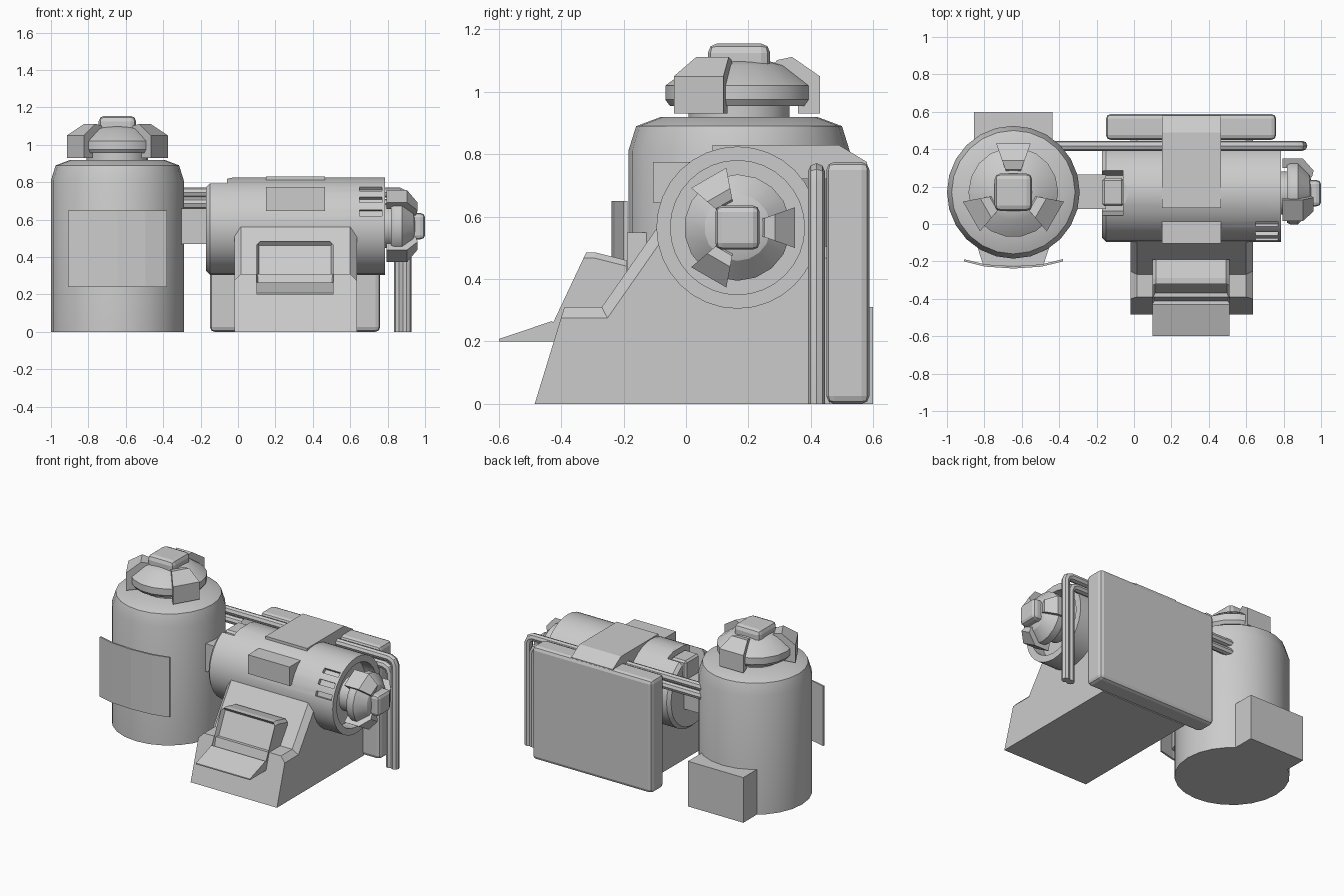
import bpy, bmesh
from math import sin, cos, pi, radians
from mathutils import Matrix, Vector

if "Cube" in bpy.data.objects:
    bpy.data.objects.remove(bpy.data.objects["Cube"])


def finish(bm, name, mat=None, smooth=False):
    bmesh.ops.recalc_face_normals(bm, faces=bm.faces)
    if mat is not None:
        bm.transform(mat)
    me = bpy.data.meshes.new(name)
    bm.to_mesh(me)
    bm.free()
    ob = bpy.data.objects.new(name, me)
    bpy.context.collection.objects.link(ob)
    if smooth:
        smooth_shade(ob)
    return ob


def activate(ob):
    bpy.ops.object.select_all(action='DESELECT')
    ob.select_set(True)
    bpy.context.view_layer.objects.active = ob


def smooth_shade(ob):
    activate(ob)
    bpy.ops.object.shade_smooth_by_angle(angle=radians(25))


def lathe(name, prof, n, mat):
    """Closed solid of revolution about local z from (radius, z) points."""
    bm = bmesh.new()
    rings = [[bm.verts.new((r * cos(2 * pi * i / n), r * sin(2 * pi * i / n), z))
              for i in range(n)] for r, z in prof]
    for a, b in zip(rings, rings[1:]):
        for i in range(n):
            j = (i + 1) % n
            bm.faces.new((a[i], a[j], b[j], b[i]))
    bm.faces.new(rings[0])
    bm.faces.new(rings[-1])
    return finish(bm, name, mat, True)


def prism_bm(prof, x0, x1):
    """Extrude a (y, z) profile from x0 to x1."""
    bm = bmesh.new()
    a = [bm.verts.new((x0, y, z)) for y, z in prof]
    b = [bm.verts.new((x1, y, z)) for y, z in prof]
    n = len(prof)
    bm.faces.new(a)
    bm.faces.new(b)
    for i in range(n):
        bm.faces.new((a[i], a[(i + 1) % n], b[(i + 1) % n], b[i]))
    bmesh.ops.recalc_face_normals(bm, faces=bm.faces)
    return bm


def prism(name, prof, x0, x1):
    return finish(prism_bm(prof, x0, x1), name)


def box(name, lo, hi, bevel=0, seg=1, mat=None):
    bm = prism_bm([(lo[1], lo[2]), (hi[1], lo[2]), (hi[1], hi[2]), (lo[1], hi[2])], lo[0], hi[0])
    if bevel:
        bmesh.ops.bevel(bm, geom=bm.edges[:], offset=bevel, segments=seg, affect='EDGES', profile=0.5)
    return finish(bm, name, mat)


def cut(ob, cutters):
    for c in cutters:
        m = ob.modifiers.new('cut', 'BOOLEAN')
        m.object, m.solver = c, 'EXACT'
        activate(ob)
        bpy.ops.object.modifier_apply(modifier=m.name)
        bpy.data.objects.remove(c)


def cap(name, mat):
    """Domed valve cap with a square knob and three wedge clamps."""
    lathe(name + '_dome', [(.165, -.06), (.165, .035), (.225, .035), (.24, .055), (.24, .1),
                           (.15, .165), (.09, .18)], 18, mat)
    box(name + '_knob', (-.1, -.1, .13), (.1, .1, .235), .03, 2, mat)
    prof = [(.1, .15), (.13, .182), (.18, .192), (.275, .13), (.275, .01), (.2, .01), (.2, .08)]
    for k in range(3):
        bm = bmesh.new()
        mid = radians(90 + 120 * k)
        sides = [[bm.verts.new((r * cos(mid + d), r * sin(mid + d), z)) for r, z in prof]
                 for d in (-.34, .34)]
        bm.faces.new(sides[0])
        bm.faces.new(sides[1])
        for i in range(len(prof)):
            j = (i + 1) % len(prof)
            bm.faces.new((sides[0][i], sides[0][j], sides[1][j], sides[1][i]))
        finish(bm, f'{name}_clamp_{k + 1}', mat)


# upright tank
TX, TY = -.645, .17
lathe('tank', [(.355, 0), (.355, .81), (.33, .89), (.25, .92)], 24, Matrix.Translation((TX, TY, 0)))
cap('tank_cap', Matrix.Translation((TX, TY, .92)))
box('tank_rear_box', (-.855, .25, 0), (-.435, .6, .31))

# bent sign plate on the tank front, with its tapered mount
bm = bmesh.new()
pts = [(-.265, -.2), (-.15, -.228), (0, -.238), (.15, -.228), (.265, -.2)]
loop = pts + [(x, y + .012) for x, y in reversed(pts)]
f = bm.faces.new([bm.verts.new((TX + x, y, .24)) for x, y in loop])
up = bmesh.ops.extrude_face_region(bm, geom=[f])['geom']
bmesh.ops.translate(bm, vec=(0, 0, .41), verts=[v for v in up if isinstance(v, bmesh.types.BMVert)])
finish(bm, 'sign_plate')
bm = bmesh.new()
f = bm.faces.new([bm.verts.new((TX + x, y, .3)) for x, y in
                  [(-.2, -.1), (-.16, -.222), (.16, -.222), (.2, -.1)]])
up = bmesh.ops.extrude_face_region(bm, geom=[f])['geom']
bmesh.ops.translate(bm, vec=(0, 0, .25), verts=[v for v in up if isinstance(v, bmesh.types.BMVert)])
finish(bm, 'sign_mount')

# horizontal drum with a hollow right end
CY, CZ = .165, .565
drum = lathe('drum', [(.24, -.17), (.26, -.15), (.26, .785), (.215, .785), (.215, .7)], 32,
             Matrix.Translation((0, CY, CZ)) @ Matrix.Rotation(pi / 2, 4, 'Y'))
cutters = [prism('notch_cutter', [(.07, .6), (.26, .6), (.3, .9), (.03, .9)], -.3, -.06),
           ]
# slanted cut on the top left, and three vent slots on the right rim
bm = bmesh.new()
f = bm.faces.new([bm.verts.new((x, -.2, z)) for x, z in [(-.2, .783), (-.02, .827), (-.02, .95), (-.2, .95)]])
up = bmesh.ops.extrude_face_region(bm, geom=[f])['geom']
bmesh.ops.translate(bm, vec=(0, .8, 0), verts=[v for v in up if isinstance(v, bmesh.types.BMVert)])
cutters.append(finish(bm, 'slant_cutter'))
for a in (16, 33, 50):
    m = Matrix.Translation((0, CY, CZ)) @ Matrix.Rotation(-radians(a), 4, 'X')
    cutters.append(box('slot_cutter', (.65, -.3, -.017), (.77, -.237, .017), mat=m))
cut(drum, cutters)
smooth_shade(drum)
box('drum_latch', (-.17, .095, .62), (-.055, .245, .785), .012)
cap('drum_cap', Matrix.Translation((.785, CY, CZ)) @ Matrix.Rotation(pi / 2, 4, 'Y')
    @ Matrix.Diagonal((.71, .71, .915, 1)))
box('connector', (-.32, .08, .47), (-.15, .265, .66))
box('drum_front_plate', (.15, -.105, .645), (.465, .03, .775))

# top strap running back over the rear panel
prism('top_strap', [(.085, .77), (.085, .83), (.49, .83), (.58, .775), (.58, .72), (.3, .72)], .15, .465)
box('rear_panel', (-.15, .45, 0), (.76, .588, .775), .025, 2)

# sloped base, upper side edges chamfered
bm = prism_bm([(-.485, 0), (-.39, .31), (-.27, .31), (-.09, .568), (.3, .568), (.46, .5), (.46, 0)],
              -.02, .635)
edges = [e for e in bm.edges if abs(e.verts[0].co.x - e.verts[1].co.x) < .01
         and min(v.co.z for v in e.verts) > .28]
bmesh.ops.bevel(bm, geom=edges, offset=.035, segments=1, affect='EDGES', profile=0.5)
finish(bm, 'base')

# console hood with a recessed screen, and the shelf under it
bm = prism_bm([(-.44, .23), (-.32, .485), (-.29, .485), (-.19, .46), (-.19, .3), (-.4, .2)], .1, .51)
bm.normal_update()
front = min((f for f in bm.faces if f.normal.z > 0), key=lambda f: f.normal.y)
bmesh.ops.inset_region(bm, faces=[front], thickness=.018, depth=0)
bmesh.ops.translate(bm, vec=front.normal * -.03, verts=front.verts[:])
edges = [e for e in bm.edges if all(v.co.z > .455 and min(abs(v.co.x - .1), abs(v.co.x - .51)) < .001
                                    for v in e.verts)]
edges = [e for e in edges if abs(e.verts[0].co.x - e.verts[1].co.x) < .01]
bmesh.ops.bevel(bm, geom=edges, offset=.018, segments=1, affect='EDGES', profile=0.5)
finish(bm, 'console_hood')
prism('console_shelf', [(-.6, .2), (-.6, .208), (-.43, .265), (-.38, .2)], .1, .51)

# pair of nested pipes from the tank, over the drum and down to the ground
for k, (x, z) in enumerate([(.9, .745), (.862, .685)]):
    cu = bpy.data.curves.new('pipe', 'CURVE')
    cu.dimensions = '3D'
    cu.bevel_depth, cu.bevel_resolution, cu.use_fill_caps = .027, 2, True
    path = [(-.5, z), (x - .04, z), (x - .012, z - .012), (x, z - .04), (x, 0)]
    sp = cu.splines.new('POLY')
    sp.points.add(len(path) - 1)
    for p, (px, pz) in zip(sp.points, path):
        p.co = (px, .418, pz, 1)
    ob = bpy.data.objects.new(f'pipe_{k + 1}', cu)
    bpy.context.collection.objects.link(ob)
    activate(ob)
    bpy.ops.object.convert(target='MESH')
    smooth_shade(bpy.context.object)
